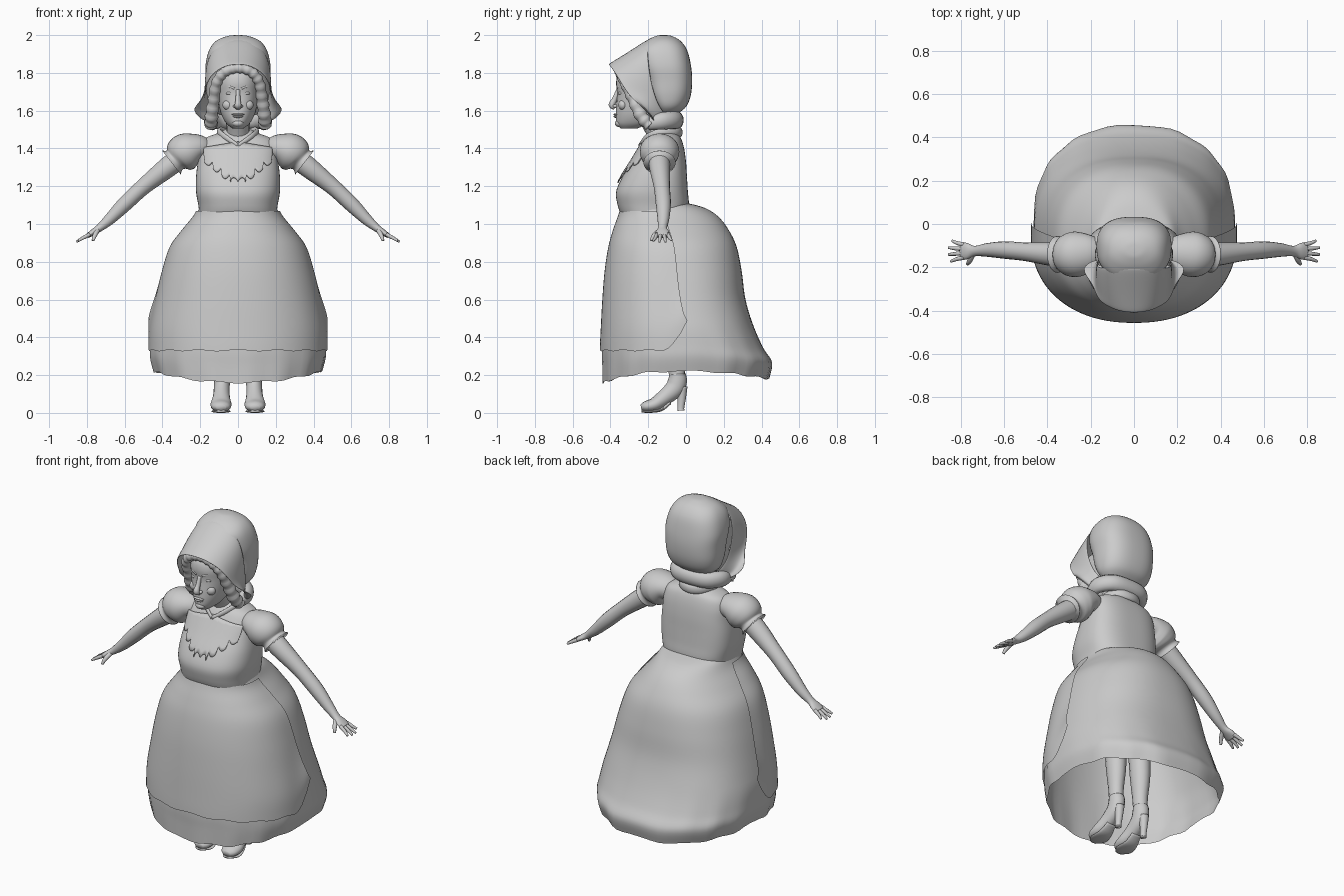
import bpy, bmesh, math
from mathutils import Vector


def spline(rows, n=5):
    """Smooth Catmull-Rom resampling of rows of numbers."""
    out = []
    for i in range(len(rows) - 1):
        p = [rows[max(i - 1, 0)], rows[i], rows[i + 1], rows[min(i + 2, len(rows) - 1)]]
        for k in range(n):
            t = k / n
            out.append([0.5 * (2 * b + (c - a) * t + (2 * a - 5 * b + 4 * c - d) * t * t
                               + (3 * b - a - 3 * c + d) * t ** 3) for a, b, c, d in zip(*p)])
    return out + [list(rows[-1])]


def surface(name, grid, closed=True, cap=False, mirror=False, thick=0, subsurf=0):
    """Skin a grid of points, one list per ring."""
    bm = bmesh.new()
    vs = [[bm.verts.new(p) for p in row] for row in grid]
    m = len(vs[0])
    for r0, r1 in zip(vs, vs[1:]):
        for j in range(m if closed else m - 1):
            k = (j + 1) % m
            bm.faces.new((r0[j], r0[k], r1[k], r1[j]))
    if cap:
        bm.faces.new(vs[0])
        bm.faces.new(vs[-1])
    bmesh.ops.recalc_face_normals(bm, faces=bm.faces)
    me = bpy.data.meshes.new(name)
    bm.to_mesh(me)
    bm.free()
    for f in me.polygons:
        f.use_smooth = True
    ob = bpy.data.objects.new(name, me)
    bpy.context.collection.objects.link(ob)
    if mirror:
        ob.modifiers.new("mirror", "MIRROR")
    if thick:
        s = ob.modifiers.new("thickness", "SOLIDIFY")
        s.thickness, s.offset = thick, 0
    if subsurf:
        s = ob.modifiers.new("smooth", "SUBSURF")
        s.levels = s.render_levels = subsurf
    return ob


def loft(name, rows, warp=None, a0=0, a1=360, grow=0, cap=False, sides=72):
    """Rows: z, half width, front y, back y, middle y, front and back squareness."""
    full = a1 - a0 == 360
    grid = []
    for z, hw, yf, yb, cy, pf, pb in rows:
        ring = []
        for j in range(sides if full else sides + 1):
            a = math.radians(a0 + (a1 - a0) * j / sides)
            c, s = math.cos(a), math.sin(a)
            e = 2 / (pb if s > 0 else pf)
            depth = (yb - cy if s > 0 else cy - yf) + grow
            p = Vector((math.copysign(abs(c) ** e, c) * (hw + grow),
                        cy + math.copysign(abs(s) ** e, s) * depth, z))
            ring.append(warp(p, a) if warp else p)
        grid.append(ring)
    return surface(name, grid, full, cap)


def tube(name, pts, side, mirror=True, n=4, sides=16):
    """Rows: x, y, z, radius along side, radius across."""
    pts = spline(pts, n)
    side = Vector(side)
    grid = []
    for i, (x, y, z, r1, r2) in enumerate(pts):
        d = (Vector(pts[min(i + 1, len(pts) - 1)][:3]) - Vector(pts[max(i - 1, 0)][:3])).normalized()
        u = (side - d * side.dot(d)).normalized()
        v = d.cross(u)
        grid.append([Vector((x, y, z)) + u * r1 * math.cos(t) + v * r2 * math.sin(t)
                     for t in [2 * math.pi * j / sides for j in range(sides)]])
    return surface(name, grid, True, True, mirror)


def ball(name, loc, scale, mirror=False):
    bm = bmesh.new()
    bmesh.ops.create_uvsphere(bm, u_segments=20, v_segments=12, radius=1)
    for v in bm.verts:
        v.co = Vector([c * s + l for c, s, l in zip(v.co, scale, loc)])
    grid_me = bpy.data.meshes.new(name)
    bm.to_mesh(grid_me)
    bm.free()
    for f in grid_me.polygons:
        f.use_smooth = True
    ob = bpy.data.objects.new(name, grid_me)
    bpy.context.collection.objects.link(ob)
    if mirror:
        ob.modifiers.new("mirror", "MIRROR")


def both(half):
    """Complete a path that ends on the middle plane."""
    return half + [(-p[0],) + tuple(p[1:]) for p in reversed(half[:-1])]


# Skirt with hem raised at the sides and a train at the back
skirt = spline([(1.11, .20, -.325, .01, -.16, 2.3, 2.3), (1.085, .205, -.335, .10, -.15, 2.3, 2.2),
                (1.04, .228, -.35, .17, -.14, 2.2, 2.2), (.97, .285, -.375, .225, -.12, 2.2, 2.2),
                (.88, .35, -.40, .268, -.10, 2.2, 2.3), (.75, .392, -.42, .295, -.09, 2.2, 2.4),
                (.6, .427, -.432, .315, -.08, 2.2, 2.5), (.45, .457, -.44, .36, -.07, 2.2, 2.6),
                (.33, .464, -.445, .41, -.06, 2.2, 2.7), (.25, .464, -.442, .455, -.06, 2.2, 2.7),
                (.16, .445, -.44, .44, -.06, 2.2, 2.7)])


def hem(p, a):
    w = max(0, min(1, (.5 - p.z) / .34))
    s = math.sin(a)
    lift = .06 * math.cos(a) ** 2 + (.02 if s > 0 else 0) * s * s + .005 * math.sin(13 * a)
    k = 1 + .008 * w * math.sin(16 * a)
    return Vector((p.x * k, p.y * k - .03 * w * max(0, s) * math.sin(2 * a) ** 2, p.z + w * lift))


loft("skirt", skirt, hem)


# Apron over the front of the skirt
def apron_hem(p, a):
    w = max(0, min(1, (.7 - p.z) / .36))
    return p + Vector((0, 0, w * (.14 * max(0, (p.y + .14) / .14) ** 2 + .004 * math.sin(15 * a))))


loft("apron", [r for r in skirt if .33 <= r[0] <= 1.07], apron_hem, 176, 364, .011)

# Bodice
bodice = spline([(1.05, .205, -.345, 0, -.16, 2.5, 2.7), (1.10, .21, -.362, .015, -.16, 2.5, 2.8),
                 (1.17, .222, -.37, .01, -.16, 2.5, 2.8), (1.25, .222, -.337, .005, -.15, 2.5, 2.8),
                 (1.33, .213, -.287, 0, -.14, 2.5, 2.8), (1.40, .205, -.245, -.01, -.13, 2.5, 2.7),
                 (1.45, .18, -.215, -.025, -.12, 2.4, 2.5), (1.48, .11, -.19, -.045, -.12, 2.2, 2.2),
                 (1.50, .07, -.18, -.06, -.12, 2, 2)])
loft("bodice", bodice, cap=True)


# Stepped bib lying on the chest
def chest(x, z):
    r = min(bodice, key=lambda q: abs(q[0] - z))
    i = max(1, min(bodice.index(r), len(bodice) - 2))
    lo, hi = (bodice[i - 1], bodice[i]) if z < r[0] else (bodice[i], bodice[i + 1])
    t = (z - lo[0]) / (hi[0] - lo[0])
    q = [a + (b - a) * t for a, b in zip(lo, hi)]
    f = max(0, 1 - (abs(x) / q[1]) ** q[5]) ** (1 / q[5])
    return Vector((x, q[4] - (q[4] - q[2]) * f - .009, z))


cols = []
for i in range(-36, 37):
    x = i / 36 * .18
    u = abs(x) / .18
    low = 1.225 + .035 * math.floor(u * 4) + .02 * abs(math.sin(math.pi * u * 4)) * (-1 if u > .2 else 1)
    cols.append([chest(x, low + (1.435 - .03 * u - low) * k / 8) for k in range(9)])
surface("bib", cols, closed=False, thick=.006)

# Collar and neck
tube("collar", both([(0, -.03, 1.485, .025, .012), (.07, -.055, 1.49, .025, .012),
                     (.10, -.13, 1.485, .022, .012), (.07, -.205, 1.462, .015, .009),
                     (0, -.245, 1.415, .01, .008)][::-1][::-1][::-1]), (0, 0, 1), False)
tube("neck", [(0, -.12, 1.42, .07, .06), (0, -.15, 1.49, .062, .06), (0, -.2, 1.6, .065, .07)], (1, 0, 0), False)

# Puff sleeves, arms and hands
Y = (0, 1, 0)
tube("puff_sleeve", [(.17, -.13, 1.39, .07, .06), (.215, -.135, 1.40, .092, .075), (.27, -.14, 1.385, .105, .098),
                     (.31, -.14, 1.36, .095, .092), (.333, -.14, 1.34, .075, .066),
                     (.352, -.14, 1.325, .085, .08)], Y, sides=28)
tube("arm", [(.28, -.14, 1.37, .055, .055), (.37, -.14, 1.302, .055, .055), (.5, -.128, 1.198, .043, .043),
             (.6, -.12, 1.105, .04, .04), (.68, -.12, 1.025, .031, .03), (.735, -.125, .978, .024, .02),
             (.77, -.125, .955, .038, .016), (.797, -.125, .937, .038, .012)], Y)
for i, dy in enumerate((-.03, -.01, .01, .03)):
    reach = 1 - .15 * (i in (0, 3)) - .1 * (i == 3)
    tube("finger", [(.785, -.125 + dy, .945, .0105, .011),
                    (.79 + .035 * reach, -.125 + 1.25 * dy, .942 - .018 * reach, .009, .0095),
                    (.79 + .065 * reach, -.125 + 1.6 * dy, .942 - .036 * reach, .006, .006)], Y, sides=10)
tube("thumb", [(.742, -.135, .97, .014, .013), (.758, -.17, .94, .012, .011), (.768, -.185, .912, .007, .007)],
     (1, 0, 0), sides=10)

# Head and face
head = [(1.505, .028, -.345, -.26, -.29, 2, 2), (1.53, .06, -.368, -.2, -.26, 2, 2),
        (1.57, .084, -.372, -.12, -.24, 2.1, 2), (1.62, .1, -.37, -.08, -.22, 2.2, 2),
        (1.69, .108, -.364, -.06, -.22, 2.3, 2), (1.75, .11, -.37, -.05, -.22, 2.3, 2),
        (1.80, .1, -.355, -.06, -.22, 2.2, 2), (1.85, .06, -.30, -.1, -.21, 2, 2)]
loft("head", spline(head), cap=True, sides=40)
tube("nose", [(0, -.36, 1.71, .011, .01), (0, -.378, 1.66, .013, .014), (0, -.393, 1.63, .018, .017),
              (0, -.378, 1.612, .015, .008)], (1, 0, 0), False)
ball("nostril", (.016, -.375, 1.624), (.01, .013, .009), True)
ball("eye", (.043, -.344, 1.692), (.02, .015, .01), True)
tube("brow", [(.018, -.363, 1.717, .006, .006), (.045, -.354, 1.727, .007, .007),
              (.075, -.328, 1.715, .004, .004)], (0, 0, 1), True, sides=8)
ball("cheek", (.05, -.334, 1.63), (.032, .024, .028), True)
ball("upper_lip", (0, -.371, 1.58), (.034, .012, .006))
ball("lower_lip", (0, -.371, 1.569), (.027, .012, .007))
ball("chin", (0, -.352, 1.533), (.03, .025, .02))

# Rolled hair round the face and at the nape
front_hair = spline(both([(.145, -.19, 1.52, .03, .03), (.14, -.235, 1.57, .034, .034), (.128, -.28, 1.66, .03, .03),
                          (.112, -.325, 1.75, .027, .027), (.07, -.35, 1.805, .026, .026),
                          (0, -.357, 1.825, .025, .025)]), 8)
for i, p in enumerate(front_hair):
    p[3] *= 1 + .1 * math.sin(i * 1.5)
    p[4] *= 1 + .1 * math.sin(i * 1.5)
tube("front_hair", front_hair, Y, False, n=1)
tube("nape_hair", both([(.135, -.2, 1.53, .035, .03), (.145, -.13, 1.545, .045, .035), (.095, -.065, 1.55, .047, .038),
                        (0, -.05, 1.55, .048, .038)]), (0, 0, 1), False)

# Bonnet crown
loft("bonnet_crown", spline([(1.58, .10, -.14, -.05, -.1, 2, 2.2), (1.62, .145, -.17, .0, -.1, 2.2, 2.4),
                             (1.68, .163, -.2, .025, -.1, 2.4, 2.6), (1.76, .169, -.22, .033, -.1, 2.5, 2.6),
                             (1.84, .172, -.25, .026, -.11, 2.5, 2.6), (1.92, .153, -.262, .006, -.12, 2.4, 2.5),
                             (1.97, .115, -.21, -.03, -.12, 2.2, 2.3), (1.995, .055, -.16, -.075, -.12, 2, 2),
                             (2.0, .01, -.13, -.11, -.12, 2, 2)]), cap=True, sides=48)

# Flared bonnet brim, modelled on one side and mirrored
brim = [[(0, -.2, 1.98), (.09, -.2, 1.965), (.155, -.2, 1.9), (.173, -.19, 1.8),
         (.168, -.17, 1.7), (.15, -.14, 1.62), (.11, -.1, 1.57)],
        [(0, -.29, 1.92), (.085, -.29, 1.908), (.152, -.28, 1.85), (.174, -.26, 1.76),
         (.173, -.23, 1.68), (.18, -.19, 1.615), (.13, -.13, 1.56)],
        [(0, -.365, 1.872), (.075, -.36, 1.866), (.142, -.34, 1.815), (.167, -.315, 1.74),
         (.177, -.28, 1.67), (.215, -.22, 1.605), (.15, -.17, 1.545)],
        [(0, -.412, 1.845), (.07, -.405, 1.838), (.145, -.37, 1.79), (.175, -.33, 1.72),
         (.19, -.275, 1.65), (.258, -.2, 1.605), (.17, -.16, 1.535)]]
surface("bonnet_brim", brim, closed=False, mirror=True, thick=.008, subsurf=2)

# Legs and heeled shoes
X = (1, 0, 0)
tube("leg", [(.085, -.06, .62, .06, .065), (.085, -.05, .4, .052, .06), (.085, -.05, .26, .04, .045),
             (.085, -.047, .17, .037, .042)], X)
tube("shoe", [(.09, -.238, .028, .025, .015), (.09, -.215, .033, .048, .028), (.09, -.165, .045, .056, .037),
              (.088, -.11, .085, .045, .043), (.086, -.06, .13, .042, .05), (.085, -.045, .17, .042, .05),
              (.085, -.045, .205, .041, .044)], X)
tube("shoe_heel", [(.086, -.02, .14, .028, .028), (.087, -.022, .08, .021, .022), (.088, -.027, .03, .017, .018),
                   (.088, -.027, .012, .018, .019)], X)
tube("shoe_sole", [(.09, -.235, .009, .025, .007), (.09, -.19, .007, .052, .007), (.09, -.13, .018, .042, .009),
                   (.088, -.085, .055, .03, .01)], X)
